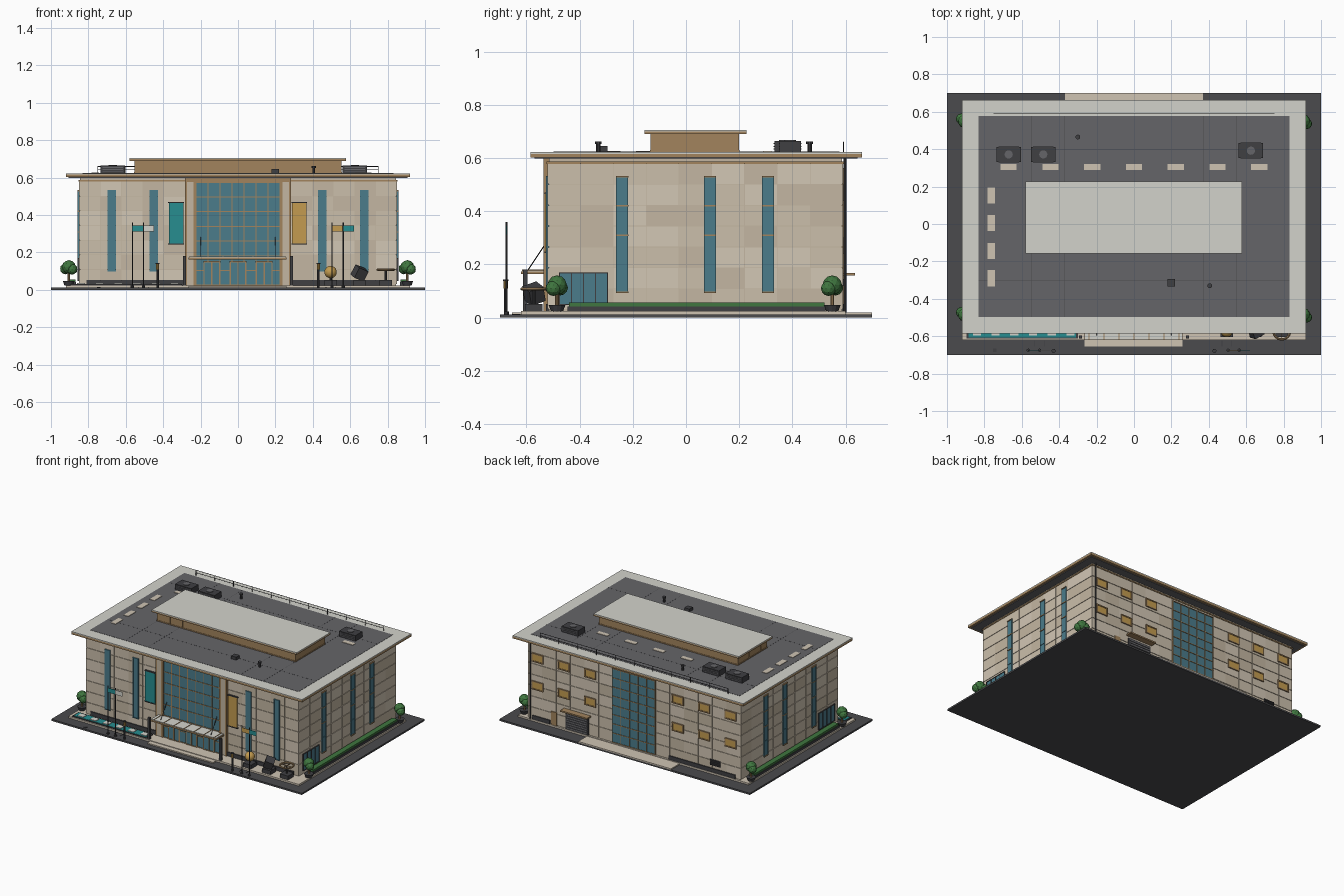
import bpy, bmesh, math, random
from mathutils import Matrix, Vector

if "Cube" in bpy.data.objects:
    bpy.data.objects.remove(bpy.data.objects["Cube"])
random.seed(4)

def mat(name, r, g, b):
    m = bpy.data.materials.new(name)
    m.diffuse_color = (r, g, b, 1)
    m.use_nodes = True
    m.node_tree.nodes["Principled BSDF"].inputs["Base Color"].default_value = m.diffuse_color
    return m

STONES = [mat("stone_%d" % i, *c) for i, c in enumerate(
    [(.60, .52, .41), (.55, .47, .36), (.65, .57, .46)])]
GLASS = mat("glass", .07, .20, .26)
DARK = mat("dark_metal", .05, .05, .055)
ASPHALT = mat("asphalt", .07, .07, .075)
FELT = mat("roof_felt", .13, .13, .14)
PALE = mat("pale_metal", .65, .65, .60)
PAVE = mat("paving", .62, .55, .45)
BRONZE = mat("bronze", .36, .23, .11)
OCHRE = mat("ochre", .55, .33, .08)
TEAL = mat("teal", .02, .27, .28)
GREEN = mat("leaves", .05, .18, .05)

def finish(name, bm, m):
    me = bpy.data.meshes.new(name)
    bm.to_mesh(me)
    bm.free()
    me.materials.append(m)
    ob = bpy.data.objects.new(name, me)
    bpy.context.collection.objects.link(ob)
    return ob

def boxes(name, m, *items):
    """One object from boxes given as (x0, x1, y0, y1, z0, z1)."""
    bm = bmesh.new()
    for x0, x1, y0, y1, z0, z1 in items:
        mx = Matrix.Translation(((x0+x1)/2, (y0+y1)/2, (z0+z1)/2)) @ \
            Matrix.Diagonal((abs(x1-x0), abs(y1-y0), abs(z1-z0), 1))
        bmesh.ops.create_cube(bm, size=1, matrix=mx)
    return finish(name, bm, m)

def rods(name, m, r, *ends, n=10, r2=None):
    """One object from round bars between point pairs."""
    bm = bmesh.new()
    for a, b in ends:
        a, b = Vector(a), Vector(b)
        mx = Matrix.Translation((a+b)/2) @ (b-a).to_track_quat('Z', 'Y').to_matrix().to_4x4()
        bmesh.ops.create_cone(bm, cap_ends=True, segments=n, radius1=r,
                              radius2=r if r2 is None else r2, depth=(b-a).length, matrix=mx)
    return finish(name, bm, m)

X, YF, YB, TOP = .85, -.52, .59, .60     # outer wall faces

def on_face(face, u0, u1, z0, z1, d0, d1):
    """Box on a wall: u runs along it, d is the distance out from it."""
    return {"front": (u0, u1, YF-d1, YF-d0, z0, z1), "back": (u0, u1, YB+d0, YB+d1, z0, z1),
            "right": (X+d0, X+d1, u0, u1, z0, z1), "left": (-X-d1, -X-d0, u0, u1, z0, z1)}[face]

def window(name, face, u0, u1, z0, z1, cols, rows, d=.004, fm=BRONZE, t=.005, glass=GLASS):
    """Glass pane with a frame grid."""
    boxes(name + "_glass", glass, on_face(face, u0, u1, z0, z1, -.005, d))
    bars = []
    for i in range(cols+1):
        u = u0 + (u1-u0)*i/cols
        bars.append(on_face(face, u-t/2, u+t/2, z0, z1, -.004, d+.003))
    for j in range(rows+1):
        z = z0 + (z1-z0)*j/rows
        bars.append(on_face(face, u0-t/2, u1+t/2, z-t/2, z+t/2, -.004, d+.0035))
    boxes(name + "_frame", fm, *bars)

# Ground, paving and back apron
boxes("ground_slab", ASPHALT, (-1, 1, -.7, .7, 0, .012))
boxes("plaza_paving", PAVE, (-.92, .92, -.62, .60, .01, .024), (-.265, .26, -.655, -.6, .01, .020))
boxes("back_apron", PAVE, (-.37, .37, .58, .7, .01, .020))
boxes("kerb_inlays", DARK, *[(x-.002, x+.002, -.655, -.622, .01, .014) for x in (-.53, -.48, .47, .52)],
      (-.755, -.735, -.685, -.665, .01, .015))

# Walls: core plus stone panels
boxes("wall_core", STONES[1], (-X+.004, X-.004, YF+.004, YB-.004, .02, TOP))
panels = [[], [], []]
ROWS = 7
for face, a, b, n in (("front", -X, X, 15), ("back", -X, X, 15), ("right", YF, YB, 9), ("left", YF, YB, 9)):
    for r in range(ROWS):
        z0, z1 = .03 + r*.55/ROWS, .03 + (r+1)*.55/ROWS
        for c in range(n):
            u0, u1 = a + (b-a)*c/n, a + (b-a)*(c+1)/n
            panels[random.choice((0, 0, 1, 2))].append(
                on_face(face, u0+.0012, u1-.0012, z0+.0015, z1-.0015, -.006, 0))
for i, p in enumerate(panels):
    boxes("stone_panels_%d" % i, STONES[i], *p)
boxes("cornice_band", BRONZE, (-X-.004, X+.004, YF-.004, YB+.004, .578, .587))
boxes("plinth", DARK, *[on_face(f, a, b, .022, .052, -.01, .007) for f in ("front", "back")
                        for a, b in ((-.81, -.28), (.28, .81))][:3],
      on_face("back", .67, .81, .022, .052, -.01, .007))

# Tall strip windows
for i, x in enumerate((-.675, -.45, .45, .675)):
    window("front_strip_%d" % i, "front", x-.02, x+.02, .10, .53, 1, 1, fm=GLASS)
for f in ("right", "left"):
    for i, y in enumerate((-.24, .09, .308)):
        window("%s_strip_%d" % (f, i), f, y-.02, y+.02, .095, .53, 1, 4, fm=GLASS)
        boxes("%s_strip_trim_%d" % (f, i), BRONZE, *[
            on_face(f, y-.023, y+.023, z-.003, z+.003, 0, .009) for z in (.095, .31, .42, .53)])
    window(f + "_low_window", f, -.475, -.295, .05, .168, 4, 1, fm=DARK, t=.004)

# Front portal: curtain wall, pilasters and doors
window("entrance", "front", -.225, .225, .025, .575, 7, 7, d=.006, t=.005)
boxes("portal_frame", BRONZE, *[on_face("front", *s, .02, .595, -.01, .016) for s in ((-.238, -.225), (.225, .238),
      (-.283, -.272), (.272, .283))], on_face("front", -.283, .283, .577, .598, -.01, .016))
boxes("portal_pilasters", STONES[1], *[on_face("front", *s, .02, .585, -.01, .012)
                                       for s in ((-.275, -.235), (.235, .275))])
for i, x in enumerate((-.14, 0, .14)):
    window("door_%d" % i, "front", x-.042, x+.042, .025, .15, 2, 1, d=.011, fm=BRONZE, t=.007)

# Entrance canopy on posts, with tie rods
boxes("canopy_edge", BRONZE, (-.265, .26, -.62, -.51, .163, .174))
boxes("canopy_top", PALE, (-.262, .257, -.617, -.51, .17, .178))
boxes("canopy_ribs", BRONZE, *[(x-.002, x+.002, -.617, -.525, .177, .181) for x in
                               [-.24 + i*.08 for i in range(7)]])
boxes("canopy_posts", DARK, *[(x-.008, x+.008, -.613, -.597, .02, .18) for x in (-.285, .285)])
rods("canopy_ties", DARK, .002, *[((x, -.595, .178), (x, -.52, .29)) for x in (-.2, .2)], n=6)

# Hanging banners
for name, m, a, b in (("left_banner", TEAL, -.37, -.292), ("right_banner", OCHRE, .29, .365)):
    boxes(name, m, on_face("front", a, b, .245, .465, .006, .010))
    boxes(name + "_bars", DARK, *[on_face("front", a-.004, b+.004, z-.003, z+.003, -.003, .013)
                                  for z in (.245, .467)])

# Back wall: stair glazing, small windows, doors, vent, pipe
window("stair", "back", -.17, .17, .03, .56, 5, 8, d=.006)
for i, x in enumerate((-.77, -.56, -.35, .35, .56, .77)):
    for z in (.27, .47):
        window("back_window_%d_%d" % (i, int(z*100)), "back", x-.042, x+.042, z-.027, z+.027, 1, 1, glass=OCHRE, t=.008)
boxes("loading_door", DARK, on_face("back", .36, .545, .02, .145, -.005, .006))
boxes("loading_door_slats", FELT, *[on_face("back", .37, .535, .03+i*.016, .04+i*.016, 0, .009) for i in range(7)])
boxes("loading_hood", BRONZE, on_face("back", .345, .56, .158, .168, -.005, .045))
boxes("staff_door", BRONZE, on_face("back", .615, .66, .02, .12, -.005, .006))
boxes("wall_vent", DARK, *[on_face("back", -.69, -.61, .075+i*.011, .082+i*.011, -.005, .008) for i in range(4)])
rods("downpipe", DARK, .005, ((.825, YB+.008, .02), (.825, YB+.008, .6)))

# Main roof
boxes("soffit", FELT, (-.905, .905, -.57, .645, .598, .604))
boxes("fascia", BRONZE, (-.92, .92, -.585, .662, .602, .616))
boxes("roof_rim", PALE, (-.92, .92, -.585, .662, .6155, .622))
boxes("roof_felt", FELT, (-.832, .832, -.498, .577, .61, .6235))
boxes("roof_seams", ASPHALT, *[(x-.001, x+.001, -.498, .577, .62, .624) for x in (-.55, -.37, .37, .55)],
      *[(-.832, .832, y-.001, y+.001, .62, .624) for y in (-.3, .4)])
boxes("walkway_pads", PAVE, *[(-.67+i*.2233-.043, -.67+i*.2233+.043, .29, .322, .62, .627) for i in range(7)],
      *[(-.782, -.744, y-.043, y+.043, .62, .627) for y in (.153, .005, -.145, -.29)])

# Rooflight
boxes("rooflight_glass", GLASS, (-.55, .55, -.13, .197, .615, .692))
boxes("rooflight_bars", BRONZE, *[(-.55+i*.1-.002, -.55+i*.1+.002, -.133, .2, .62, .692) for i in range(12)],
      *[(-.553, .553, -.13+i*.0654-.002, -.13+i*.0654+.002, .62, .692) for i in range(6)],
      (-.555, .555, -.135, .202, .62, .63))
boxes("rooflight_fascia", BRONZE, (-.58, .578, -.157, .228, .690, .699))
boxes("rooflight_top", PALE, (-.58, .578, -.157, .228, .6985, .705))

# Roof plant
for i, (x, y) in enumerate(((-.67, .372), (-.485, .372), (.625, .392))):
    boxes("air_unit_%d" % i, DARK, (x-.065, x+.065, y-.04, y+.04, .622, .664))
    boxes("air_unit_louvres_%d" % i, FELT, *[(x-.055, x+.055, y-.043, y+.043, z, z+.004) for z in (.632, .642, .652)])
    rods("air_unit_fan_%d" % i, FELT, .022, ((x, y, .66), (x, y, .668)), n=16)
pipes = ((-.3, .465), (.405, -.33))
rods("vent_pipes", DARK, .008, *[((x, y, .62), (x, y, .655)) for x, y in pipes])
rods("vent_caps", DARK, .013, *[((x, y, .652), (x, y, .662)) for x, y in pipes])
boxes("roof_hatch", DARK, (.18, .22, -.335, -.295, .622, .645))
rods("roof_railing", DARK, .002, ((-.75, .592, .66), (.75, .592, .66)), ((-.75, .592, .642), (.75, .592, .642)),
     *[((-.75+i*.15, .592, .62), (-.75+i*.15, .592, .66)) for i in range(11)], n=6)

# Side planters and corner trees
for s, side in ((-1, "left"), (1, "right")):
    boxes(side + "_planter", DARK, (s*.865, s*.912, -.445, .525, .02, .042))
    boxes(side + "_hedge", GREEN, (s*.869, s*.908, -.44, .52, .04, .056))
    for y, end in ((-.485, "front"), (.55, "back")):
        n = "%s_%s_tree" % (side, end)
        rods(n + "_pot", DARK, .022, ((s*.905, y, .022), (s*.905, y, .048)), n=12, r2=.032)
        rods(n + "_trunk", BRONZE, .007, ((s*.905, y, .04), (s*.905, y, .1)))
        bm = bmesh.new()
        for dx, dy, dz, r in ((0, 0, .122, .037), (-.018, .012, .112, .029), (.018, -.014, .110, .029)):
            bmesh.ops.create_icosphere(bm, subdivisions=2, radius=r,
                                       matrix=Matrix.Translation((s*.905+dx, y+dy, dz)))
        finish(n + "_crown", bm, GREEN)

# Reflecting pool with stepping stones
boxes("pool_rim", DARK, (-.895, -.30, -.612, -.54, .02, .030))
boxes("pool_water", TEAL, (-.885, -.31, -.606, -.547, .025, .032))
boxes("stepping_stones", PALE, *[(-.84+i*.1-.022, -.84+i*.1+.022, -.597, -.556, .025, .036) for i in range(6)])

# Flagpoles with flags, and lamp posts
poles = ((-.565, TEAL), (-.505, PALE), (.503, OCHRE), (.563, TEAL))
rods("flagpoles", DARK, .003, *[((x, -.675, .01), (x, -.675, .36)) for x, _ in poles], n=8)
rods("flagpole_feet", DARK, .009, *[((x, -.675, .01), (x, -.675, .022)) for x, _ in poles])
for i, (x, m) in enumerate(poles):
    boxes("flag_%d" % i, m, (x, x+.057, -.677, -.674, .313, .345))
lamps = (-.43, .43)
rods("lamp_posts", DARK, .007, *[((x, -.678, .01), (x, -.678, .11)) for x in lamps])
rods("lamp_heads", OCHRE, .009, *[((x, -.678, .11), (x, -.678, .138)) for x in lamps])
rods("lamp_caps", DARK, .011, *[((x, -.678, .138), (x, -.678, .144)) for x in lamps])

# Sculptures on pedestals
boxes("pedestals", DARK, *[(x-.033, x+.033, -.605, -.54, .02, .052) for x in (.495, .65, .79)])
bpy.ops.mesh.primitive_uv_sphere_add(segments=24, ring_count=12, radius=.033, location=(.495, -.572, .095))
ball = bpy.context.object
ball.name = "ball_sculpture"
ball.data.materials.append(OCHRE)
bpy.ops.object.shade_smooth_by_angle()
rods("sculpture_stems", DARK, .006, ((.495, -.572, .05), (.495, -.572, .07)), ((.79, -.572, .05), (.79, -.572, .105)))
cube = boxes("tilted_cube_sculpture", DARK, (-.03, .03, -.03, .03, -.03, .03))
cube.location, cube.rotation_euler = (.65, -.572, .09), (.35, .35, .5)
bpy.ops.mesh.primitive_torus_add(major_radius=.045, minor_radius=.006, major_segments=28, minor_segments=8,
                                 location=(.79, -.572, .108))
ring = bpy.context.object
ring.name = "ring_sculpture"
ring.data.materials.append(BRONZE)
bpy.ops.object.shade_smooth_by_angle()
rods("ring_spokes", BRONZE, .003, ((.745, -.572, .107), (.835, -.572, .107)), ((.79, -.617, .107), (.79, -.527, .107)), n=6)
